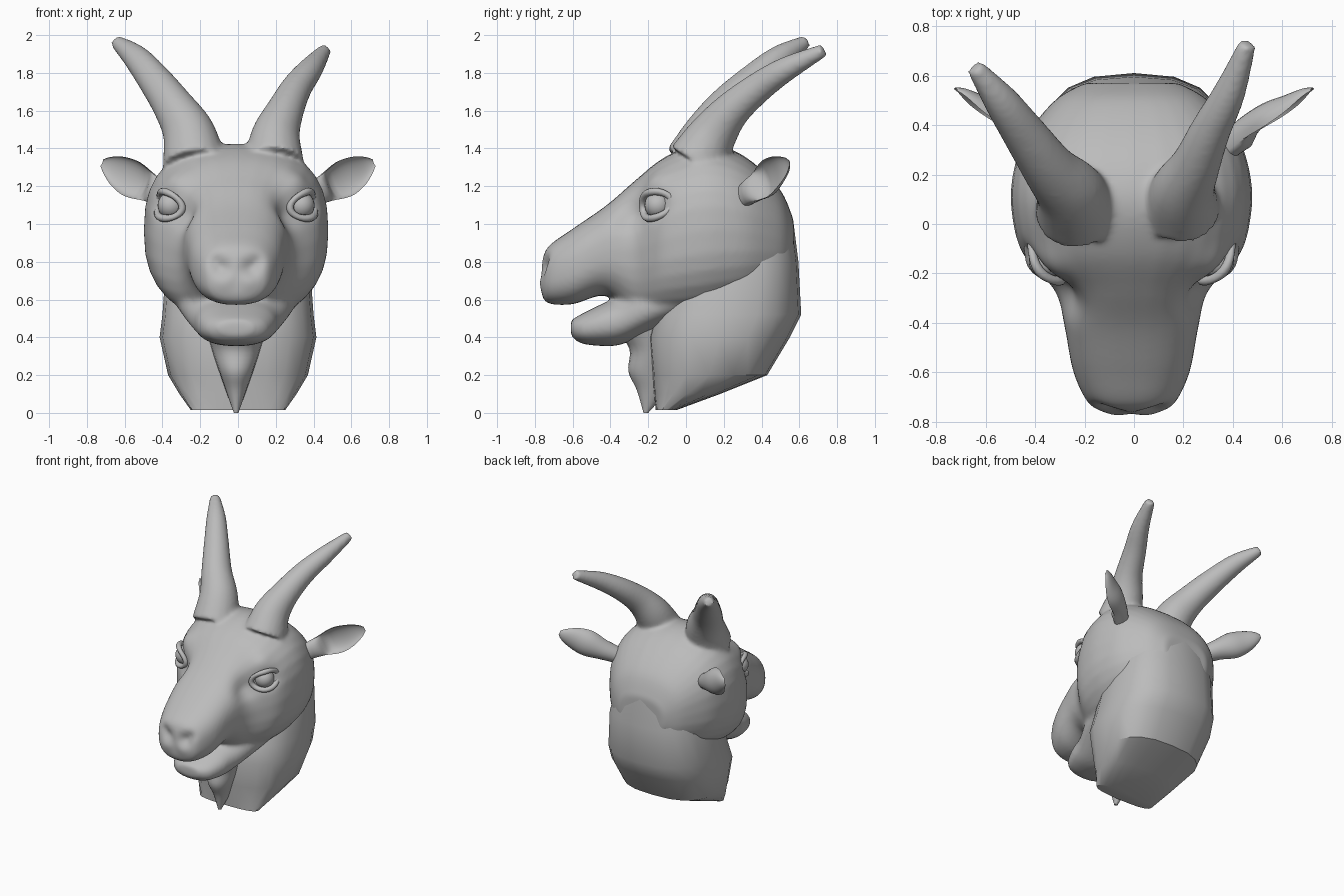
import bpy, bmesh, math
from mathutils import Vector, Matrix

if "Cube" in bpy.data.objects:
    bpy.data.objects.remove(bpy.data.objects["Cube"], do_unlink=True)

GREY = (0.5, 0.5, 0.5, 1)
grey = bpy.data.materials.new("stone grey")
grey.use_nodes = True
grey.diffuse_color = GREY
grey.node_tree.nodes["Principled BSDF"].inputs["Base Color"].default_value = GREY
X, Y, Z = Vector((1, 0, 0)), Vector((0, 1, 0)), Vector((0, 0, 1))


def spline(rows, steps=5):
    """Catmull-Rom interpolation of rows of numbers."""
    out = []
    for i in range(len(rows) - 1):
        a, b, c, d = (rows[max(0, min(len(rows) - 1, i + k))] for k in (-1, 0, 1, 2))
        for s in range(steps):
            t = s / steps
            out.append([0.5 * (2*q + (r - p)*t + (2*p - 5*q + 4*r - w)*t*t + (3*q - p - 3*r + w)*t**3)
                        for p, q, r, w in zip(a, b, c, d)])
    return out + [list(rows[-1])]


def ring(c, u, v, n=2.0, count=32):
    """Superellipse ring around c with half axes u and v."""
    pts = []
    for i in range(count):
        co, si = math.cos(i * math.tau / count), math.sin(i * math.tau / count)
        pts.append(c + u * math.copysign(abs(co) ** (2 / n), co) + v * math.copysign(abs(si) ** (2 / n), si))
    return pts


def loft(bm, rings):
    rows = [[bm.verts.new(p) for p in r] for r in rings]
    n = len(rows[0])
    faces = [bm.faces.new(rows[0]), bm.faces.new(rows[-1][::-1])]
    for a, b in zip(rows, rows[1:]):
        faces += [bm.faces.new((a[i], b[i], b[(i + 1) % n], a[(i + 1) % n])) for i in range(n)]
    bmesh.ops.recalc_face_normals(bm, faces=faces)


def add(name, bm, angle=None):
    me = bpy.data.meshes.new(name)
    bm.to_mesh(me)
    bm.free()
    me.materials.append(grey)
    ob = bpy.data.objects.new(name, me)
    bpy.context.collection.objects.link(ob)
    if angle:
        bpy.ops.object.select_all(action='DESELECT')
        bpy.context.view_layer.objects.active = ob
        ob.select_set(True)
        bpy.ops.object.shade_smooth_by_angle(angle=math.radians(angle))
    return ob


def tube(bm, path):
    """Tapered round tube through rows of x, y, z, radius."""
    rows = spline(path)
    rings = []
    for i, (x, y, z, r) in enumerate(rows):
        d = (Vector(rows[min(i + 1, len(rows) - 1)][:3]) - Vector(rows[max(i - 1, 0)][:3])).normalized()
        u = d.cross(X).normalized()
        rings.append(ring(Vector((x, y, z)), u * r, d.cross(u) * r, count=20))
    loft(bm, rings)


def body(bm, sections, n):
    """Loft along y from rows of y, half width, bottom, top."""
    loft(bm, [ring(Vector((-0.01, y, (b + t) / 2)), X * w, Z * (t - b) / 2, n)
              for y, w, b, t in spline(sections)])


# Head: skull, jaw and horns fused into one skin
bm = bmesh.new()
body(bm, [(-.765, .09, .63, .79), (-.73, .17, .58, .88), (-.6, .235, .575, .975), (-.42, .27, .62, 1.1),
          (-.27, .31, .5, 1.23), (-.12, .44, .49, 1.35), (.05, .485, .5, 1.42), (.2, .48, .53, 1.41),
          (.35, .43, .58, 1.33), (.5, .31, .66, 1.18), (.57, .19, .75, 1.02)], 2.5)
body(bm, [(-.61, .09, .41, .49), (-.56, .16, .37, .52), (-.46, .205, .355, .57), (-.35, .23, .36, .62),
          (-.2, .29, .42, .7), (0, .34, .5, .75)], 2.3)
tube(bm, [(.19, .06, 1.33, .16), (.2, .14, 1.47, .13), (.25, .24, 1.6, .1), (.31, .38, 1.72, .082),
          (.385, .53, 1.82, .066), (.46, .73, 1.92, .036)])
tube(bm, [(-.23, .05, 1.32, .17), (-.26, .13, 1.48, .14), (-.34, .22, 1.62, .11), (-.44, .36, 1.76, .09),
          (-.54, .5, 1.88, .07), (-.645, .635, 1.965, .036)])
raw = add("head", bm)
remesh = raw.modifiers.new("fuse", 'REMESH')
remesh.mode, remesh.voxel_size = 'VOXEL', 0.014
smooth = raw.modifiers.new("soften", 'SMOOTH')
smooth.factor, smooth.iterations = 0.5, 10
skin = bpy.data.meshes.new_from_object(raw.evaluated_get(bpy.context.evaluated_depsgraph_get()))
bpy.data.objects.remove(raw, do_unlink=True)

# Sculpted dents and swellings: centre, radius, strength
SCULPT = [((.08, -.77, .77), .05, -.03), ((.12, -.75, .81), .04, -.015), ((.06, -.77, .70), .05, .01),
          ((.27, -.28, 1.05), .09, -.04), ((.35, -.2, 1.24), .09, .035), ((.385, -.16, 1.1), .07, -.03),
          ((.3, -.4, .6), .07, -.02)]
bm = bmesh.new()
bm.from_mesh(skin)
bm.normal_update()
for v in bm.verts:
    p = Vector((abs(v.co.x + .01), v.co.y, v.co.z))
    v.co += v.normal * sum(s * math.exp(-((p - Vector(c)).length / r) ** 2) for c, r, s in SCULPT)
head = add("head", bm, 60)

# Neck, cut off slanting below: rows of z, half width, front y, back y
bm = bmesh.new()
loft(bm, [ring(Vector((0, (f + b) / 2, z)), X * w, Y * (b - f) / 2, 2.6, 20) for z, w, f, b in
          [(1.0, .3, .05, .57), (.8, .38, -.05, .595), (.52, .40, -.17, .61), (.4, .415, -.2, .55),
           (.2, .37, -.18, .43), (.1, .31, -.17, .18), (.015, .25, -.16, -.05)]])
add("neck", bm, 35)

# Beard: rows of z, half width, front y, back y
bm = bmesh.new()
loft(bm, [ring(Vector((-.01, (f + b) / 2, z)), X * w, Y * (b - f) / 2, 2, 20) for z, w, f, b in
          spline([(.45, .16, -.38, -.02), (.34, .13, -.3, -.05), (.22, .09, -.305, -.08),
                  (.12, .055, -.26, -.1), (0, .012, -.225, -.2)])])
add("beard", bm, 50)

for side, label in ((1, "left"), (-1, "right")):
    # Ear: cupped leaf
    axis = Vector((.74, .54, .39)).normalized()
    face = Vector((.55, -.8, .05)).normalized()
    across = axis.cross(face)
    bm = bmesh.new()
    rings = []
    for d, w, deep, bend in spline([(-.03, .06, .07, 0), (.08, .075, .08, 0), (.2, .1, .085, .01),
                                    (.3, .085, .06, .01), (.38, .05, .03, 0), (.42, .018, .01, 0)], 4):
        c = Vector((.41, .315, 1.16)) + axis * d + face * bend
        hollow = max(0, min(1, (d - .06) / .08))
        pts = []
        for i in range(24):
            t = i * math.tau / 24
            s = math.sin(t)
            lift = -s * deep if s > 0 else -s * deep * (.5 - 1.15 * hollow)
            pts.append(c + across * w * math.cos(t) + face * lift)
        rings.append(pts)
    loft(bm, rings)
    bmesh.ops.transform(bm, verts=bm.verts, matrix=Matrix.Diagonal((side, 1, 1, 1)))
    bmesh.ops.recalc_face_normals(bm, faces=bm.faces)
    add(label + "_ear", bm, 70)

    # Eyeball and almond eyelid rim
    out = Vector((.78, -.62, .05)).normalized()
    along = Vector((.6, .78, .18)).normalized()
    up = along.cross(out) * -1
    mid = Vector((.365, -.165, 1.1))
    bm = bmesh.new()
    bmesh.ops.create_uvsphere(bm, u_segments=24, v_segments=16, radius=.07)
    bmesh.ops.translate(bm, verts=bm.verts, vec=mid - out * .025)
    bmesh.ops.transform(bm, verts=bm.verts, matrix=Matrix.Translation((-.01, 0, 0)) @ Matrix.Diagonal((side, 1, 1, 1)))
    bmesh.ops.recalc_face_normals(bm, faces=bm.faces)
    add(label + "_eye", bm, 60)
    bm = bmesh.new()
    loop = []
    for i in range(32):
        t = i * math.tau / 32
        radial = along * math.cos(t) * .1 + up * math.sin(t) * .07
        c = mid + radial + out * (.025 - .05 * math.cos(t) ** 2)
        loop.append([bm.verts.new(c + radial.normalized() * .02 * math.cos(k * math.tau / 8)
                                  + out * .02 * math.sin(k * math.tau / 8)) for k in range(8)])
    for i in range(32):
        a, b = loop[i], loop[(i + 1) % 32]
        for k in range(8):
            bm.faces.new((a[k], b[k], b[(k + 1) % 8], a[(k + 1) % 8]))
    bmesh.ops.transform(bm, verts=bm.verts, matrix=Matrix.Translation((-.01, 0, 0)) @ Matrix.Diagonal((side, 1, 1, 1)))
    bmesh.ops.recalc_face_normals(bm, faces=bm.faces)
    add(label + "_eyelids", bm, 60)
